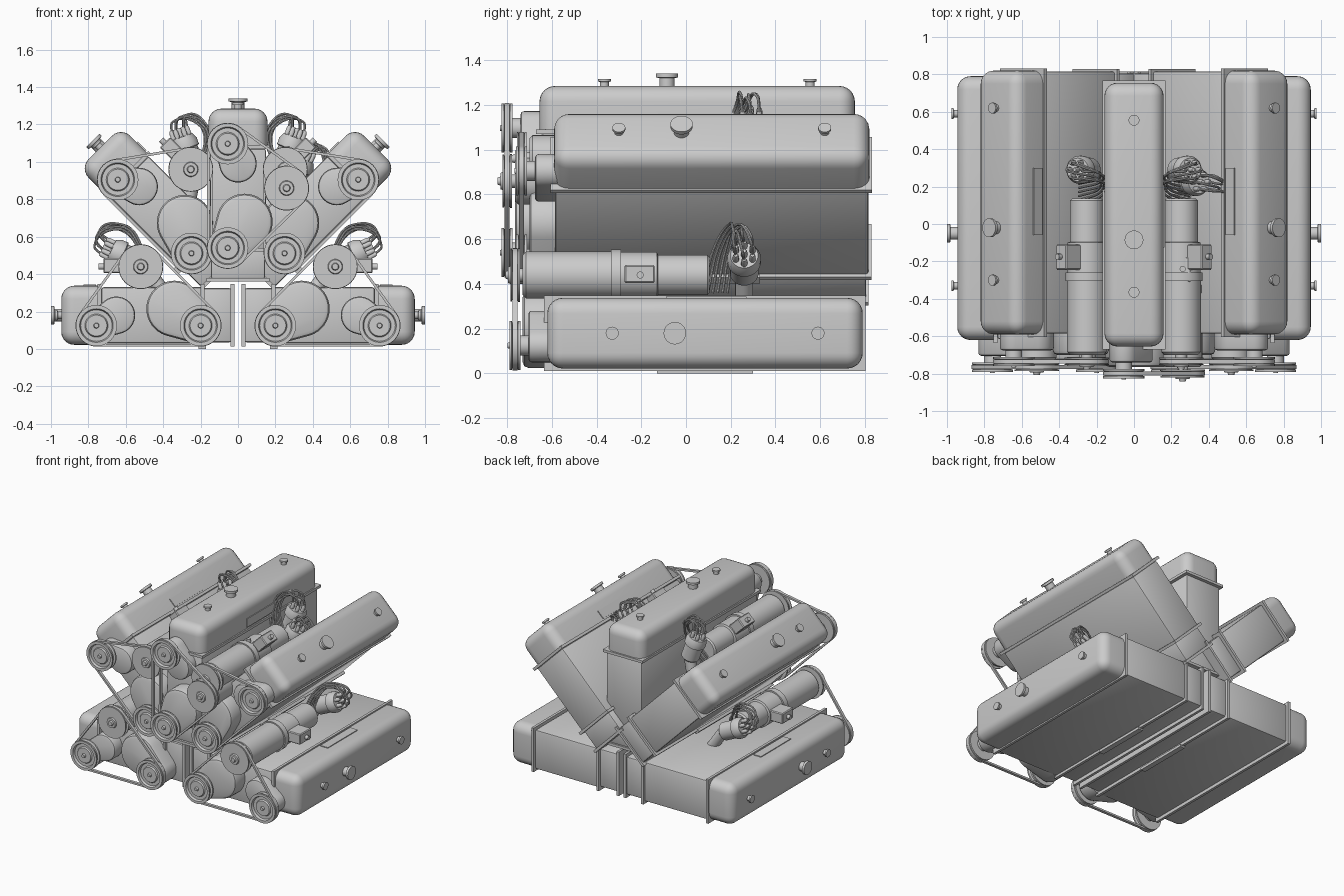
import bpy, bmesh
from math import sin, cos, pi, radians
from mathutils import Matrix, Vector
from mathutils.geometry import convex_hull_2d

if "Cube" in bpy.data.objects:
    bpy.data.objects.remove(bpy.data.objects["Cube"])

# One engine bank is built in local space: x = across the bank, y = length,
# z = outward from the crankshaft. It is then placed five times.
parts = []


def keep(name, bm):
    bmesh.ops.recalc_face_normals(bm, faces=bm.faces[:])
    me = bpy.data.meshes.new(name)
    bm.to_mesh(me)
    bm.free()
    parts.append((name, me))


def box(name, lo, hi, bevel=0.0, segs=2, open_end=False):
    bm = bmesh.new()
    bmesh.ops.create_cube(bm, size=1)
    for v in bm.verts:
        v.co = Vector([lo[i] + (v.co[i] + 0.5) * (hi[i] - lo[i]) for i in range(3)])
    if bevel:
        edges = [e for e in bm.edges
                 if not (open_end and all(v.co.z < lo[2] + 1e-5 for v in e.verts))]
        bmesh.ops.bevel(bm, geom=edges, offset=bevel, segments=segs, profile=0.5,
                        affect='EDGES', clamp_overlap=True)
    keep(name, bm)


def lathe(name, prof, pos, axis, n=32):
    """Revolve (radius, distance) points around an axis."""
    bm = bmesh.new()
    q = Vector(axis).to_track_quat('Z', 'Y')
    rings = []
    for r, t in prof:
        count = 1 if r == 0 else n
        rings.append([bm.verts.new(Vector(pos) + q @ Vector(
            (r * cos(2 * pi * i / n), r * sin(2 * pi * i / n), t))) for i in range(count)])
    for a, b in zip(rings, rings[1:]):
        for i in range(n):
            j = (i + 1) % n
            f = [a[i % len(a)], a[j % len(a)], b[j % len(b)], b[i % len(b)]]
            f = list(dict.fromkeys(f))
            if len(f) > 2:
                bm.faces.new(f)
    keep(name, bm)


def hull(circles, inset=0.0, n=40):
    """Outline around circles (x, z, r), plus the same outline moved inward."""
    pts, inner = [], []
    for x, z, r in circles:
        for i in range(n):
            c, s = cos(2 * pi * i / n), sin(2 * pi * i / n)
            pts.append(Vector((x + r * c, z + r * s)))
            inner.append(Vector((x + (r - inset) * c, z + (r - inset) * s)))
    idx = convex_hull_2d(pts)
    return [pts[i] for i in idx], [inner[i] for i in idx]


def hull_cover(name, circles, y0, y1, rnd):
    """Solid cover with a softened front edge (front at y0)."""
    out, inn = hull(circles, rnd)
    mid = [(a * 0.7 + b * 0.3) for a, b in zip(out, inn)]
    bm = bmesh.new()
    loops = [[bm.verts.new((p.x, y, p.y)) for p in ps] for ps, y in
             ((out, y1), (out, y0 + rnd), (mid, y0 + rnd * 0.3), (inn, y0))]
    k = len(out)
    for a, b in zip(loops, loops[1:]):
        for i in range(k):
            bm.faces.new((a[i], a[(i + 1) % k], b[(i + 1) % k], b[i]))
    bm.faces.new(loops[0])
    bm.faces.new(loops[-1])
    keep(name, bm)


def belt(name, circles, y0, y1, thick):
    out, inn = hull(circles, thick)
    bm = bmesh.new()
    loops = [[bm.verts.new((p.x, y, p.y)) for p in ps] for ps, y in
             ((out, y0), (out, y1), (inn, y1), (inn, y0))]
    k = len(out)
    for a, b in zip(loops, loops[1:] + loops[:1]):
        for i in range(k):
            bm.faces.new((a[i], a[(i + 1) % k], b[(i + 1) % k], b[i]))
    keep(name, bm)


def wire(name, points, radius):
    cu = bpy.data.curves.new(name, 'CURVE')
    cu.dimensions = '3D'
    cu.bevel_depth, cu.bevel_resolution, cu.resolution_u = radius, 2, 6
    sp = cu.splines.new('BEZIER')
    sp.bezier_points.add(len(points) - 1)
    for bp, p in zip(sp.bezier_points, points):
        bp.co = p
        bp.handle_left_type = bp.handle_right_type = 'AUTO'
    ob = bpy.data.objects.new(name, cu)
    me = bpy.data.meshes.new_from_object(ob)
    bpy.data.objects.remove(ob)
    parts.append((name, me))


# Block, oil pan, flanges and rounded head cover
box("cylinder_block", (-.15, -.70, -.01), (.15, .70, .53), .012)
box("oil_pan", (-.145, -.685, -.165), (.145, .69, .0), .012)
box("pan_flange", (-.168, -.71, -.02), (.168, .715, .0))
box("pan_base_flange", (-.168, -.70, -.18), (.168, .70, -.16))
box("head_flange", (-.168, -.72, .53), (.168, .717, .55))
box("head_cover", (-.158, -.705, .55), (.158, .705, .745), .07, 6, True)
box("cover_plate", (.15, -.175, .56), (.164, .185, .625))
box("drain_plate", (-.18, -.215, -.03), (-.16, .215, .01))

# Filler cap and small cover caps
lathe("filler_cap", [(.034, -.01), (.034, .035), (.05, .038), (.05, .055), (0, .055)],
      (0, -.135, .745), (0, 0, 1))
for nm, y in (("front_cover_cap", -.415), ("rear_cover_cap", .505)):
    lathe(nm, [(.02, -.01), (.02, .018), (.029, .02), (.029, .032), (0, .032)],
          (0, y, .745), (0, 0, 1), 20)

# Front covers, pulleys and belt
CRANK, PUMP, GEN = (-.055, 0), (-.055, .557), (.26, .32)
FRONT = (0, -1, 0)
hull_cover("timing_cover", [(*CRANK, .10), (.035, .14, .15)], -.815, -.69, .025)
hull_cover("pump_housing", [(*PUMP, .075), (0, .45, .10)], -.79, -.69, .015)
wheel = [(0, -.06), (.045, -.06), (.045, -.025), (.11, -.025), (.11, -.014), (.096, -.009),
         (.096, .009), (.11, .014), (.11, .025), (.09, .025), (.084, .008), (.062, .008),
         (.056, .018), (.015, .018), (.012, .032), (0, .032)]
for nm, (x, z) in (("crank_pulley", CRANK), ("pump_pulley", PUMP)):
    lathe(nm, wheel, (x, -.85, z), FRONT, 40)
lathe("generator_pulley", [(0, -.05), (.03, -.05), (.03, -.022), (.12, -.022), (.12, -.014),
      (.106, -.009), (.106, .009), (.118, .014), (.118, .02), (.04, .02), (.036, .03),
      (.02, .03), (.016, .042), (0, .042)], (GEN[0], -.85, GEN[1]), FRONT, 40)
belt("drive_belt", [(*CRANK, .112), (*PUMP, .112), (*GEN, .12)], -.861, -.839, .014)

# Generator with strap and terminal box
lathe("generator", [(0, -.815), (.09, -.815), (.105, -.80), (.105, -.42), (.114, -.42),
      (.114, -.375), (.103, -.375), (.103, -.215), (.09, -.21), (.09, .01), (.08, .02),
      (0, .02)], (GEN[0], 0, GEN[1]), (0, 1, 0), 40)
box("terminal_box", (.225, -.36, .37), (.305, -.225, .52), .006, 1)
lathe("terminal_post", [(.016, 0), (.016, .03), (0, .03)], (.26, -.29, .515), (0, 0, 1), 12)

# Distributor, terminals and looping wires
D = Vector((sin(radians(25)), 0, cos(radians(25))))
SIDE = Vector((D.z, 0, -D.x))
base = Vector((.265, .175, .30))
lathe("distributor_shaft", [(0, 0), (.04, 0), (.04, .20), (0, .20)], (.12, .175, .20),
      base - Vector((.12, .175, .20)), 20)
lathe("distributor", [(0, 0), (.05, 0), (.065, .015), (.065, .125), (.075, .13), (.075, .165),
      (.062, .195), (0, .195)], base, D)
for i in range(7):
    a, r = 2 * pi * i / 6, (.043 if i < 6 else 0)
    p = base + D * .19 + SIDE * r * cos(a) + Vector((0, r * sin(a), 0))
    lathe("distributor_terminal", [(.014, 0), (.014, .04), (.009, .055), (0, .055)], p, D, 10)
    if i < 6:
        lift = .012 * (i % 3)
        wire("ignition_wire", [p + D * .04, p + D * .085 + Vector((.03 + lift, -.01, 0)),
             Vector((.46 + lift, .165 - .012 * i, .44 - lift)),
             Vector((.38, .13 - .018 * i, .345 - lift)),
             Vector((.18, .10 - .022 * i, .30))], .0065)

# Place the five banks; right-hand banks mirror the left-hand ones
FLIP = Matrix.Scale(-1, 4, (1, 0, 0))
banks = [("middle", (0, .05, .54), 0, False)]
for side, flip in (("left", False), ("right", True)):
    banks.append((side + "_upper", (-.21, .115, .55), -45, flip))
    banks.append((side + "_lower", (-.20, .085, .18), -90, flip))
for label, loc, ang, flip in banks:
    M = Matrix.Translation(loc) @ Matrix.Rotation(radians(ang), 4, 'Y')
    if flip:
        M = FLIP @ M
    for name, src in parts:
        me = src.copy()
        me.transform(M)
        if flip:
            me.flip_normals()
        ob = bpy.data.objects.new(label + "_" + name, me)
        bpy.context.collection.objects.link(ob)
        ob.select_set(True)
        bpy.context.view_layer.objects.active = ob
for _, src in parts:
    bpy.data.meshes.remove(src)
bpy.ops.object.shade_smooth_by_angle(angle=radians(35))
